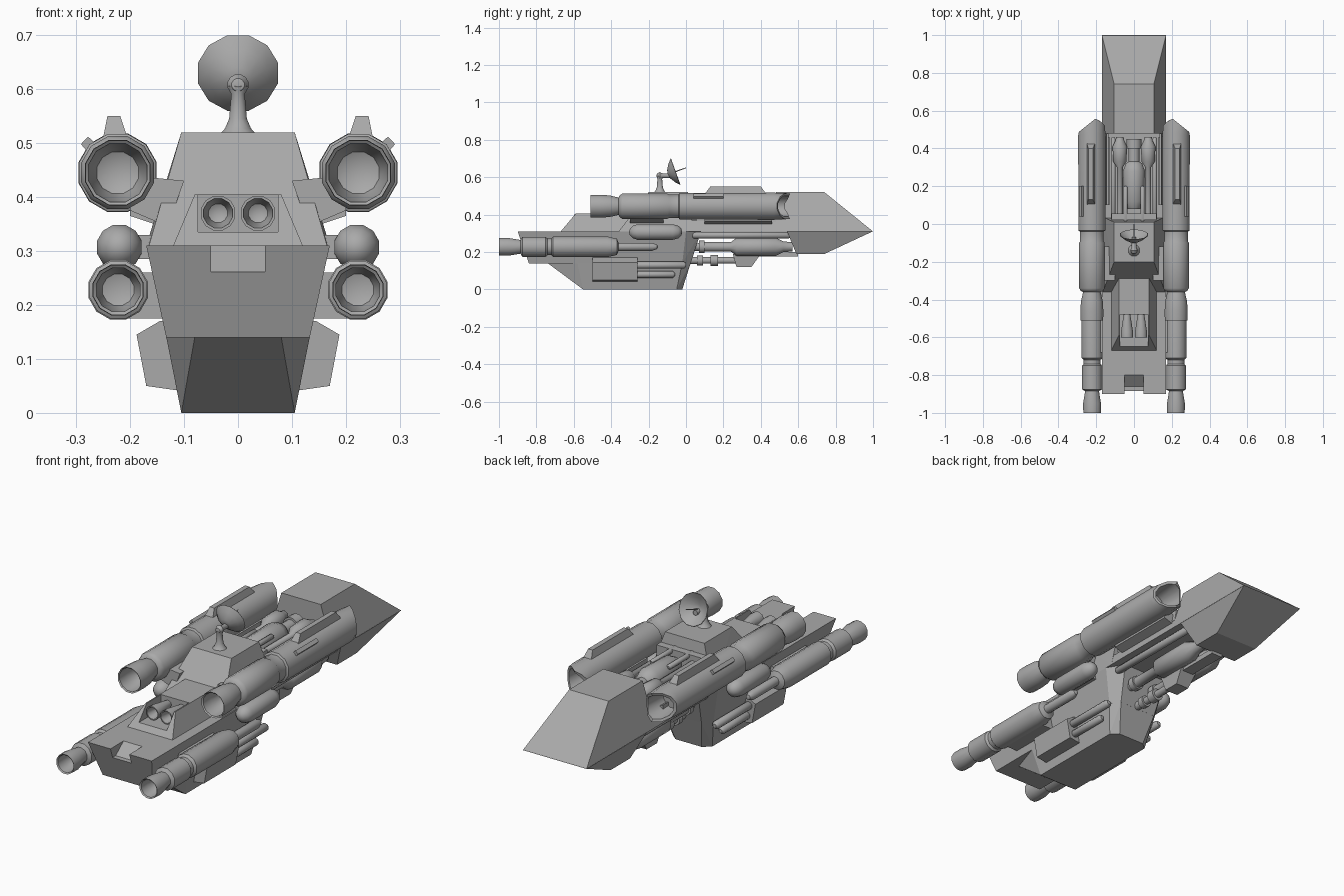
import bpy, bmesh, math
from mathutils import Vector

if "Cube" in bpy.data.objects:
    bpy.data.objects.remove(bpy.data.objects["Cube"])

grey = bpy.data.materials.new("hull_grey")
grey.diffuse_color = (0.40, 0.40, 0.40, 1)
grey.use_nodes = True
grey.node_tree.nodes["Principled BSDF"].inputs["Base Color"].default_value = grey.diffuse_color


def finish(name, bm, both=False, smooth=False):
    """Turn a bmesh into an object, optionally doubled across x = 0."""
    bmesh.ops.remove_doubles(bm, verts=bm.verts, dist=1e-5)
    if both:
        new = bmesh.ops.duplicate(bm, geom=bm.verts[:] + bm.edges[:] + bm.faces[:])["geom"]
        for v in new:
            if isinstance(v, bmesh.types.BMVert):
                v.co.x *= -1
    bmesh.ops.recalc_face_normals(bm, faces=bm.faces)
    me = bpy.data.meshes.new(name)
    bm.to_mesh(me)
    bm.free()
    ob = bpy.data.objects.new(name, me)
    bpy.context.collection.objects.link(ob)
    me.materials.append(grey)
    bpy.ops.object.select_all(action='DESELECT')
    ob.select_set(True)
    bpy.context.view_layer.objects.active = ob
    if smooth:
        bpy.ops.object.shade_smooth_by_angle(angle=math.radians(40))
    return ob


def solid(name, pts, sym=True, both=False):
    """Convex block from corner points; sym adds the mirrored corners."""
    bm = bmesh.new()
    for x, y, z in pts:
        bm.verts.new((x, y, z))
        if sym:
            bm.verts.new((-x, y, z))
    bmesh.ops.convex_hull(bm, input=bm.verts[:])
    bmesh.ops.delete(bm, geom=[v for v in bm.verts if not v.link_faces], context='VERTS')
    bmesh.ops.dissolve_limit(bm, angle_limit=0.01, verts=bm.verts[:], edges=bm.edges[:])
    return finish(name, bm, both)


def prism(name, section, y0, y1, inset=0, both=True):
    """Extrude an (x, z) section along y."""
    return solid(name, [(x, y, z) for x, z in section for y in (y0, y1)], False, both)


def box(name, x0, x1, y0, y1, z0, z1, both=False):
    return prism(name, [(x0, z0), (x1, z0), (x1, z1), (x0, z1)], y0, y1, both=both)


def lathe(name, x, z, prof, n=12, both=True, warp=None, origin=None, axis=(0, 1, 0)):
    """Revolve (distance, radius) points around an axis, along y by default."""
    bm = bmesh.new()
    rot = Vector((0, 1, 0)).rotation_difference(Vector(axis))
    org = Vector(origin) if origin else Vector((x, 0, z))
    rings = []
    for d, r in prof:
        ring = []
        for i in range(n):
            a = 2 * math.pi * (i + 0.5) / n
            ring.append(bm.verts.new(org + rot @ Vector((r * math.cos(a), d, r * math.sin(a)))))
        rings.append(ring)
    for a, b in zip(rings, rings[1:]):
        for i in range(n):
            j = (i + 1) % n
            bm.faces.new((a[i], a[j], b[j], b[i]))
    if warp:
        for v in bm.verts:
            warp(v)
    return finish(name, bm, both, True)


def rod(name, x, z, r, y0, y1, both=True):
    c = r * 0.6
    return lathe(name, x, z, [(y0, 0), (y0, r * .5), (y0 + c, r), (y1 - c, r), (y1, r * .5), (y1, 0)], 10, both)


def cut(ob, cutter):
    cutter.hide_render = True
    m = ob.modifiers.new("cut", 'BOOLEAN')
    m.operation = 'DIFFERENCE'
    m.object = cutter
    bpy.context.view_layer.objects.active = ob
    bpy.ops.object.modifier_apply(modifier=m.name)
    bpy.data.objects.remove(cutter)


# main hull with a notch in the stern deck
deck = solid("main_hull", [(.17, -.9, .31), (.133, -.84, .14), (.17, .0, .31),
                           (.12, .08, .31), (.133, -.02, .14), (.10, .025, .14)])
cut(deck, solid("notch_cutter", [(.05, -.95, .26), (.05, -.95, .35), (.05, -.75, .35), (.05, -.86, .262)]))
solid("keel", [(.08, -.74, .141), (.133, -.58, .141), (.105, -.55, 0), (.105, -.05, 0),
               (.07, -.02, 0), (.133, -.02, .141), (.10, .025, .141)])

# upper cabin and stern housing
solid("cabin", [(.165, -.36, .31), (.17, .04, .31), (.105, -.2, .52), (.105, .01, .52)])
house = solid("stern_housing", [(.12, -.67, .31), (.12, -.28, .31), (.095, -.6, .36),
                                (.08, -.59, .405), (.08, -.26, .405)])
cut(house, box("housing_cutter", -.074, .074, -.75, -.48, .335, .5))
lathe("stern_nozzle", .037, .37, [(-.53, 0), (-.54, .018), (-.59, .026), (-.6, .028), (-.6, .033),
                                  (-.57, .033), (-.48, .018), (-.47, 0)])

# nose wedge
solid("nose", [(.105, .48, .52), (.105, .74, .52), (.17, 1, .31), (.17, .48, .31)])
solid("nose_chin", [(.17, .54, .311), (.17, 1, .311), (.115, .59, .19), (.115, .74, .19)])

# open middle section with machinery on top
solid("spine", [(.17, 0, .31), (.17, .5, .31), (.15, 0, .37), (.15, .5, .37)])
prism("side_rail", [(.135, .36), (.155, .36), (.145, .42), (.135, .42)], .1, .48)
lathe("centre_tank", 0, .42, [(.08, 0), (.08, .035), (.12, .055), (.28, .06), (.32, .045), (.33, .03),
                              (.4, .03), (.4, .04), (.45, .04), (.45, 0)], 12, False)
lathe("side_tank", .075, .43, [(0, 0), (0, .016), (.3, .016), (.33, .036), (.41, .04), (.44, .025),
                               (.46, .02), (.46, 0)])
box("cross_bar", -.12, .12, .02, .055, .37, .47)
rod("deck_pipe", .045, .46, .012, -.04, .2)
rod("deck_outer_pipe", .11, .4, .012, 0, .46)

# hanging machinery below the middle section
lathe("belly_tank", .06, .228, [(.04, 0), (.04, .022), (.07, .022), (.07, .034), (.1, .034), (.1, .026), (.24, .026),
                                (.27, .05), (.48, .05), (.52, .03), (.57, .025), (.57, 0)])
lathe("belly_pipe", 0, .155, [(.0, 0), (.0, .02), (.06, .02), (.06, .028), (.09, .028), (.09, .018), (.13, .018),
                              (.13, .03), (.17, .03), (.17, .018), (.3, .018), (.3, 0)], both=False)
solid("belly_bracket", [(.045, .25, .19), (.045, .4, .19), (.035, .27, .12), (.035, .35, .12)])
box("belly_beam", -.03, .03, .3, .6, .175, .2)
rod("belly_rail", .13, .29, .018, .03, .56)


# upper engines with slanted open intakes
def slant(v):
    if v.co.y > .5:
        d = v.co.x - .195
        v.co.y -= .8 * d if d > 0 else -1.1 * d


lathe("upper_engine", .223, .445,
      [(-.38, 0), (-.40, .04), (-.45, .054), (-.505, .056), (-.51, .062), (-.46, .063), (-.41, .06),
       (-.36, .048), (-.355, .06), (-.34, .07), (-.1, .07), (-.09, .064), (-.04, .064), (-.035, .074),
       (.47, .075), (.565, .071), (.56, .058), (.42, .05), (.42, 0)], warp=slant)
solid("engine_top_fin", [(x, y, z) for x, y, z in
                         ((.205, .10, .51), (.205, .43, .51), (.25, .10, .51), (.25, .43, .51),
                          (.218, .13, .55), (.218, .40, .55), (.242, .13, .55), (.242, .40, .55))], False, True)
prism("engine_side_fin", [(.265, .50), (.28, .485), (.291, .498), (.278, .512)], .04, .2)
prism("upper_strut", [(.13, .39), (.14, .345), (.2, .365), (.2, .42)], .1, .46)
prism("upper_aft_strut", [(.1, .43), (.13, .345), (.2, .375), (.2, .44)], -.3, -.12)

# lower engines
lathe("lower_engine", .222, .228,
      [(-.9, 0), (-.91, .03), (-.95, .04), (-.995, .042), (-1, .048), (-.95, .049), (-.885, .038),
       (-.875, .055), (-.75, .055), (-.74, .046), (-.72, .046), (-.71, .057), (-.42, .057), (-.37, .045),
       (-.36, .022), (-.18, .022), (-.155, .012), (-.15, 0)])
prism("lower_strut", [(.12, .26), (.13, .175), (.21, .175), (.21, .26)], -.68, -.42)

# side capsules
lathe("side_capsule", .22, .307, [(-.305, 0), (-.3, .018), (-.285, .034), (-.26, .043), (-.07, .043), (-.04, .034),
                                  (-.025, .018), (-.02, 0)])
prism("capsule_strut", [(.14, .33), (.14, .285), (.21, .285), (.21, .33)], -.25, -.08)

# side boxes with twin tubes
prism("side_box", [(.11, .17), (.145, .17), (.188, .145), (.17, .05), (.10, .04)], -.5, -.26)
rod("upper_tube", .152, .13, .019, -.3, 0)
rod("lower_tube", .142, .08, .018, -.3, -.06)

# antenna dish
lathe("dish_post", 0, 0, [(0, 0), (0, .036), (.012, .025), (.03, .017), (.075, .013), (.09, .018), (.1, .012),
                          (.105, 0)], both=False, origin=(0, -.14, .515), axis=(0, 0, 1))
lathe("dish_arm", 0, .608, [(-.158, 0), (-.155, .012), (-.14, .02), (-.125, .013), (-.07, .012), (-.07, 0)], both=False)
lathe("dish", 0, 0, [(-.03, 0), (-.024, .025), (-.006, .055), (.014, .077), (.016, .075), (-.002, .053),
                     (-.02, .023), (-.025, 0)], both=False, origin=(0, -.07, .625), axis=(0, .94, .34))
lathe("dish_feed", 0, 0, [(-.03, 0), (-.03, .004), (.075, .002), (.075, 0)], 6, False,
      origin=(0, -.07, .625), axis=(0, .94, .34))
